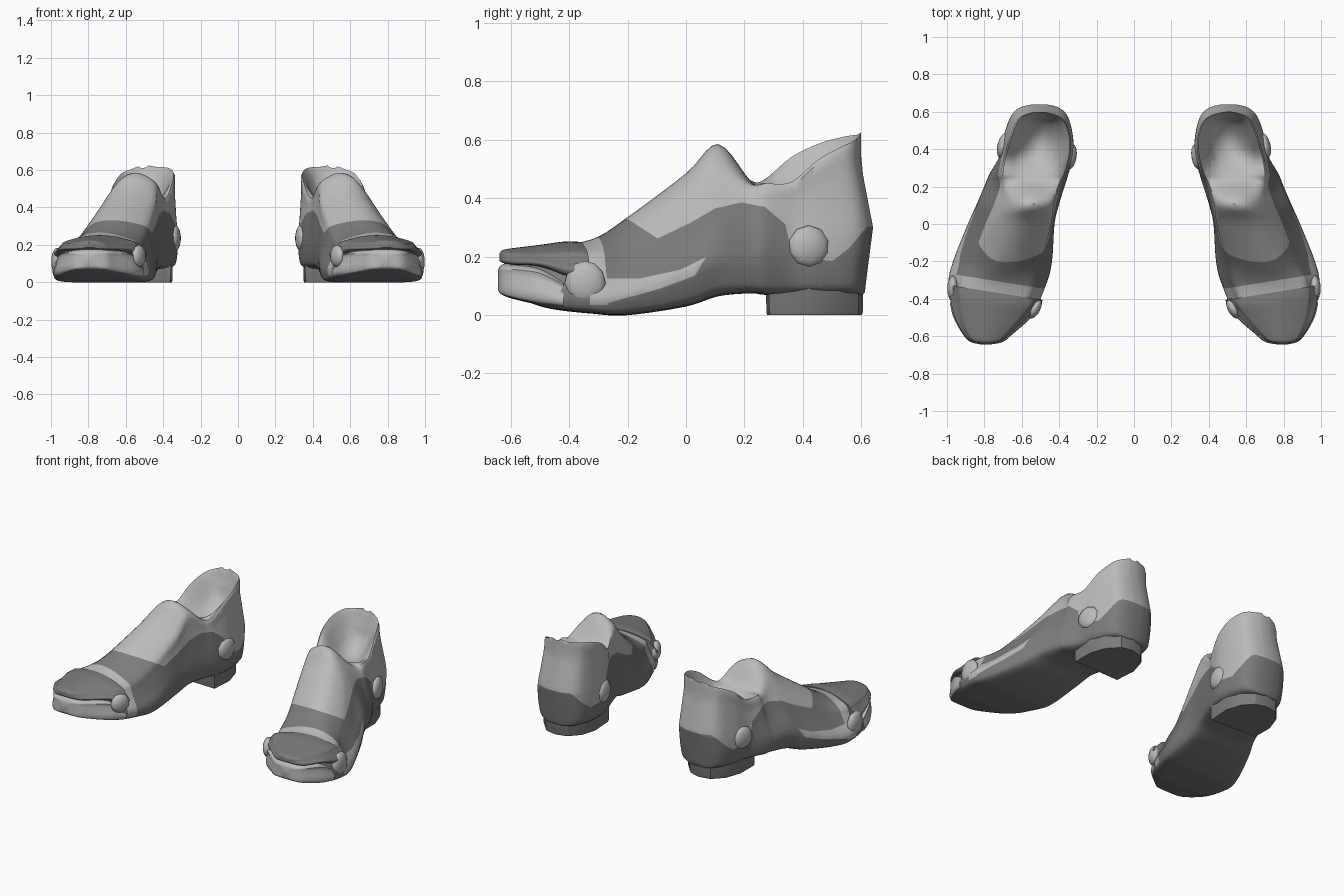
import bpy, bmesh, math
from mathutils import Matrix, Vector

if "Cube" in bpy.data.objects:
    bpy.data.objects.remove(bpy.data.objects["Cube"])


def material(name, v):
    m = bpy.data.materials.new(name)
    m.diffuse_color = (v, v, v, 1)
    m.use_nodes = True
    m.node_tree.nodes["Principled BSDF"].inputs["Base Color"].default_value = m.diffuse_color
    return m


DARK = material("dark_grey", 0.2)
LIGHT = material("light_grey", 0.5)


def lin(x, pts):
    """Piecewise linear lookup."""
    if x <= pts[0][0]:
        return pts[0][1]
    for (a, b), (c, d) in zip(pts, pts[1:]):
        if x <= c:
            return b + (d - b) * (x - a) / (c - a)
    return pts[-1][1]


def catmull(pts, n, closed=False):
    """Smooth a list of equal-length tuples, n steps per span."""
    out, k = [], len(pts)
    get = (lambda i: pts[i % k]) if closed else (lambda i: pts[max(0, min(k - 1, i))])
    for i in range(k if closed else k - 1):
        p = [get(i + j) for j in (-1, 0, 1, 2)]
        for s in range(n):
            t = s / n
            out.append(tuple(
                0.5 * (2 * b + (c - a) * t + (2 * a - 5 * b + 4 * c - d) * t * t
                       + (3 * b - a - 3 * c + d) * t ** 3) for a, b, c, d in zip(*p)))
    return out if closed else out + [tuple(pts[-1])]


def ring(sec, n):
    """Cross-section: sole, widest point, shoulder or rim, then the middle of the top."""
    y, zb, xl, xr, tl, tr, zl, zr, zc = sec
    xm, tm = (xl + xr) / 2, (tl + tr) / 2

    def half(xw, xt, zs):
        h = zs - zb
        zw = zb + 0.33 * h
        return [(xm + (xw - xm) * 0.5, zb), (xm + (xw - xm) * 0.88, zb + 0.03 * h),
                (xm + (xw - xm) * 0.98, zb + 0.13 * h), (xw, zw),
                (xw + (xt - xw) * 0.38, zw + (zs - zw) * 0.38),
                (xw + (xt - xw) * 0.7, zw + (zs - zw) * 0.72),
                (xt, zs), (xt + (tm - xt) * 0.5, zs + (zc - zs) * 0.75)]

    pts = [(xm, zb)] + half(xr, tr, zr) + [(tm, zc)] + half(xl, tl, zl)[::-1]
    lean = max(0, min(1, (y - 0.42) / 0.165))
    back = [(0.0, 0.01), (0.09, 0.015), (0.3, 0.042), (0.52, 0.0)]
    return [(x, y + lean * lin(z, back), z) for x, z in catmull(pts, n, True)]


def finish(name, bm, rule, angle=40):
    """Create the object, colour its faces and mirror it to the other foot."""
    bmesh.ops.recalc_face_normals(bm, faces=bm.faces)
    me = bpy.data.meshes.new(name)
    for f in bm.faces:
        f.material_index = int(rule(f.calc_center_median(), f.normal))
    bm.to_mesh(me)
    bm.free()
    me.materials.append(DARK)
    me.materials.append(LIGHT)
    ob = bpy.data.objects.new(name, me)
    bpy.context.collection.objects.link(ob)
    ob.modifiers.new("other_foot", 'MIRROR').use_mirror_merge = False
    bpy.ops.object.select_all(action='DESELECT')
    ob.select_set(True)
    bpy.context.view_layer.objects.active = ob
    bpy.ops.object.shade_smooth_by_angle(angle=math.radians(angle))
    return ob


def skin(rings):
    bm = bmesh.new()
    rows = [[bm.verts.new(p) for p in r] for r in rings]
    n = len(rows[0])
    for a, b in zip(rows, rows[1:]):
        for i in range(n):
            bm.faces.new((a[i], a[(i + 1) % n], b[(i + 1) % n], b[i]))
    bm.faces.new(rows[0])
    bm.faces.new(rows[-1])
    return bm


def loft(secs, ny=5, nr=3):
    return skin([ring(s, nr) for s in catmull(secs, ny)])


def toe_loft(rows, inset):
    """Rows of y, bottom, left, right, shoulder height; the top bulges slightly."""
    return loft([(y, zb, l, r, l + inset * (r - l), r - inset * (r - l), zs, zs,
                  zs + .07 * (r - l)) for y, zb, l, r, zs in rows])


def cut(bm, co, no):
    bmesh.ops.bisect_plane(bm, geom=bm.verts[:] + bm.edges[:] + bm.faces[:],
                           plane_co=co, plane_no=no, dist=1e-4)


# Shoe body: y, sole z, widest x pair, shoulder x pair, shoulder z pair, middle z
BODY = [
    (-.60, .07, .68, .88, .70, .86, .19, .19, .20),
    (-.48, .025, .545, .96, .61, .91, .21, .21, .23),
    (-.32, .005, .47, .99, .54, .91, .22, .21, .26),
    (-.20, .0, .44, .965, .51, .85, .27, .24, .335),
    (.0, .03, .425, .885, .45, .75, .42, .38, .485),
    (.11, .065, .40, .835, .435, .67, .525, .50, .585),
    (.22, .075, .365, .79, .40, .69, .455, .44, .46),
    (.27, .07, .35, .77, .375, .70, .465, .45, .43),
    (.36, .07, .325, .72, .35, .685, .54, .455, .37),
    (.45, .07, .325, .70, .345, .66, .585, .53, .37),
    (.53, .07, .345, .67, .365, .63, .608, .575, .44),
    (.568, .07, .375, .64, .395, .605, .615, .592, .52),
    (.588, .07, .42, .595, .435, .57, .617, .605, .585),
    (.598, .08, .47, .54, .475, .535, .618, .612, .612),
]
EDGE = [(-.21, .335), (-.097, .262), (.014, .315), (.1, .365), (.19, .385), (.27, .37),
        (.34, .31), (.365, .2), (.5, .185), (.56, .23), (.617, .30)]
HIGH = [(-.29, .125), (-.16, .125), (-.02, .155), (.066, .197)]
LOW = [(-.29, .035), (-.09, .09), (.03, .135), (.066, .195)]
SLANT, BAND, HALF = .16, -.335, .032


def body_rule(c, n):
    if c.z > lin(c.y, EDGE):                         # tongue and collar
        return True
    off = c.y - BAND - (c.x - .75) * SLANT           # band across the toes
    if abs(off) < HALF and c.z > .035:
        return True
    return c.x > .7 and off > 0 and c.y < .066 and lin(c.y, LOW) < c.z < lin(c.y, HIGH)


body = loft(BODY)
# Cut the colour borders into the mesh so that they are crisp
for line in (EDGE, HIGH, LOW):
    for (a, b), (c, d) in zip(line, line[1:]):
        cut(body, (0, a, b), (0, b - d, c - a))
for s in (-HALF, HALF):
    cut(body, (.75, BAND + s, 0), (-SLANT, 1, 0))
cut(body, (0, 0, .035), (0, 0, 1))
finish("shoe_body", body, body_rule)

# Toe cap, its back edge slanted along the band
cap = toe_loft([
    (-.638, .185, .765, .82, .208),
    (-.625, .178, .71, .87, .212),
    (-.59, .172, .665, .91, .212),
    (-.50, .165, .57, .958, .213),
    (-.42, .13, .51, .982, .218),
    (-.365, .13, .49, .985, .216)], .12)
for v in cap.verts:
    v.co.y += SLANT * (v.co.x - .75) * max(0, min(1, (v.co.y + .5) / .135))
finish("toe_cap", cap, lambda c, n: False)

# Toe lip under the cap
finish("toe_lip", toe_loft([
    (-.643, .085, .76, .825, .15),
    (-.63, .07, .70, .875, .16),
    (-.59, .055, .65, .915, .162),
    (-.50, .035, .55, .965, .15),
    (-.42, .025, .505, .985, .11)], .04), lambda c, n: n.z > -.8)

# Heel block: straight front edge, rounded back
outline = [(.36, .275), (.69, .285), (.69, .42), (.655, .52), (.59, .59), (.515, .605),
           (.44, .585), (.38, .52), (.35, .42)]
finish("heel", skin([[(.52 + (x - .52) * k, .44 + (y - .44) * k, z) for x, y in outline]
                     for z, k in ((0, .98), (.01, 1), (.13, 1.01))]), lambda c, n: False, 30)


# Side buttons and toe knobs
def pad(name, centre, normal, size, segs):
    bm = bmesh.new()
    bmesh.ops.create_uvsphere(bm, u_segments=segs, v_segments=8, radius=1)
    rot = Vector(normal).to_track_quat('Z', 'Y').to_matrix().to_4x4()
    bm.transform(Matrix.Translation(centre) @ rot @ Matrix.Diagonal((*size, 1)))
    finish(name, bm, lambda c, n: True, 50)


pad("outer_button", (.70, .42, .235), (1, .25, 0), (.072, .072, .03), 10)
pad("inner_button", (.337, .36, .235), (-1, -.15, 0), (.072, .072, .03), 10)
pad("outer_toe_knob", (.968, -.345, .11), (1, 0, 0), (.07, .075, .03), 12)
pad("inner_toe_knob", (.53, -.45, .14), (-1, -.5, 0), (.06, .06, .03), 12)
